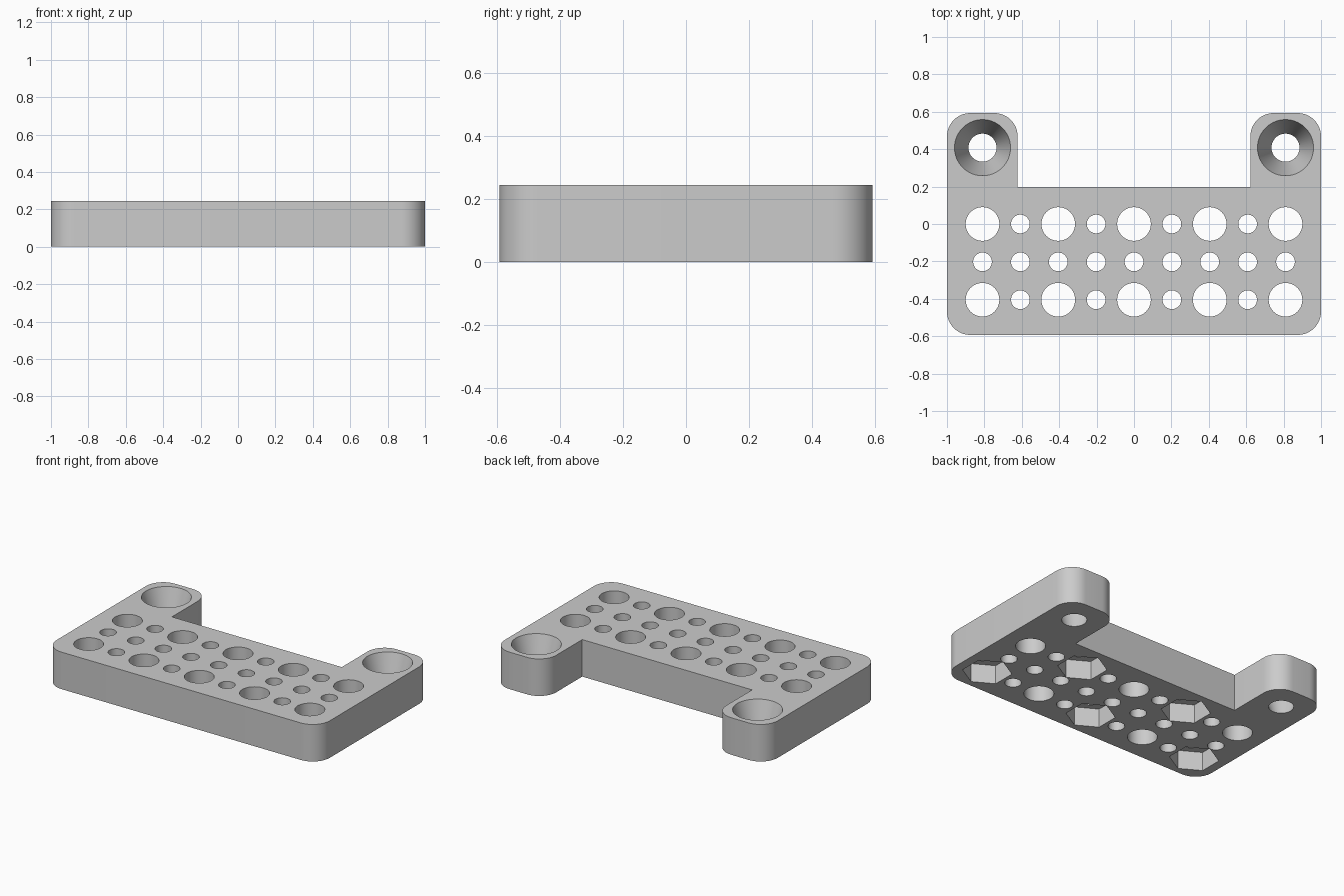
import bpy, bmesh, math
from mathutils import Matrix, Vector

if "Cube" in bpy.data.objects:
    bpy.data.objects.remove(bpy.data.objects["Cube"], do_unlink=True)

H = 0.245          # plate thickness
BACK, FRONT = 0.593, -0.593
PITCH = 0.405      # spacing of the large holes
EPS = 0.02         # cutter overshoot

grey = bpy.data.materials.new("Light grey")
grey.use_nodes = True
grey.diffuse_color = (0.6, 0.6, 0.6, 1)
grey.node_tree.nodes["Principled BSDF"].inputs["Base Color"].default_value = (0.6, 0.6, 0.6, 1)


def add_object(name, bm):
    bmesh.ops.recalc_face_normals(bm, faces=bm.faces[:])
    mesh = bpy.data.meshes.new(name)
    bm.to_mesh(mesh)
    bm.free()
    mesh.materials.append(grey)
    obj = bpy.data.objects.new(name, mesh)
    bpy.context.collection.objects.link(obj)
    return obj


def add_prism(bm, x, y, z0, z1, r0, r1, sides):
    bmesh.ops.create_cone(bm, cap_ends=True, segments=sides, radius1=r0, radius2=r1,
                          depth=z1 - z0, matrix=Matrix.Translation((x, y, (z0 + z1) / 2)))


def rounded_corner(cx, cy, radius, start, steps=12):
    return [(cx + radius * math.cos(a), cy + radius * math.sin(a))
            for a in (math.radians(start + 90 * i / steps) for i in range(steps + 1))]


# U-shaped plate: right half of the outline, then its mirror image
R = 0.125
half = rounded_corner(1 - R, FRONT + R, R, 270)
half += rounded_corner(1 - R, BACK - R, R, 0)
half += rounded_corner(0.622 + R, BACK - R, R, 90)
half.append((0.622, 0.197))
outline = half + [(-x, y) for x, y in reversed(half)]
bm = bmesh.new()
base = bm.faces.new([bm.verts.new((x, y, 0)) for x, y in outline])
top = bmesh.ops.extrude_face_region(bm, geom=[base])["geom"]
bmesh.ops.translate(bm, vec=Vector((0, 0, H)),
                    verts=[v for v in top if isinstance(v, bmesh.types.BMVert)])
plate = add_object("mounting_plate", bm)

# Through holes: large and small alternate, the middle row is all small
holes = bmesh.new()
for i in range(-4, 5):
    for row in range(3):
        r = 0.09 if i % 2 == 0 and row != 1 else 0.05
        add_prism(holes, i * PITCH / 2, -row * PITCH / 2, -EPS, H + EPS, r, r, 48)

# Conical screw seats in the two lugs
slope = (0.15 - 0.075) / H
for side in (-1, 1):
    add_prism(holes, side * 2 * PITCH, 0.408, -EPS, H + EPS,
              0.075 - slope * EPS, 0.15 + slope * EPS, 64)

# Hexagonal nut pockets on the underside
pockets = bmesh.new()
for i, row in ((-2, 1), (0, 1), (2, 1), (-1, 0), (1, 0)):
    add_prism(pockets, i * PITCH, -row * PITCH, -EPS, 0.125, 0.15, 0.15, 6)

bpy.context.view_layer.objects.active = plate
for name, cutter_mesh in (("hole_cutter", holes), ("pocket_cutter", pockets)):
    cutter = add_object(name, cutter_mesh)
    cutter.hide_render = True
    mod = plate.modifiers.new(name, 'BOOLEAN')
    mod.operation = 'DIFFERENCE'
    mod.solver = 'EXACT'
    mod.object = cutter
    bpy.ops.object.modifier_apply(modifier=mod.name)
    bpy.data.objects.remove(cutter, do_unlink=True)

# Smooth round walls, crisp edges
bpy.ops.object.select_all(action='DESELECT')
plate.select_set(True)
bpy.ops.object.shade_smooth_by_angle(angle=math.radians(30))
